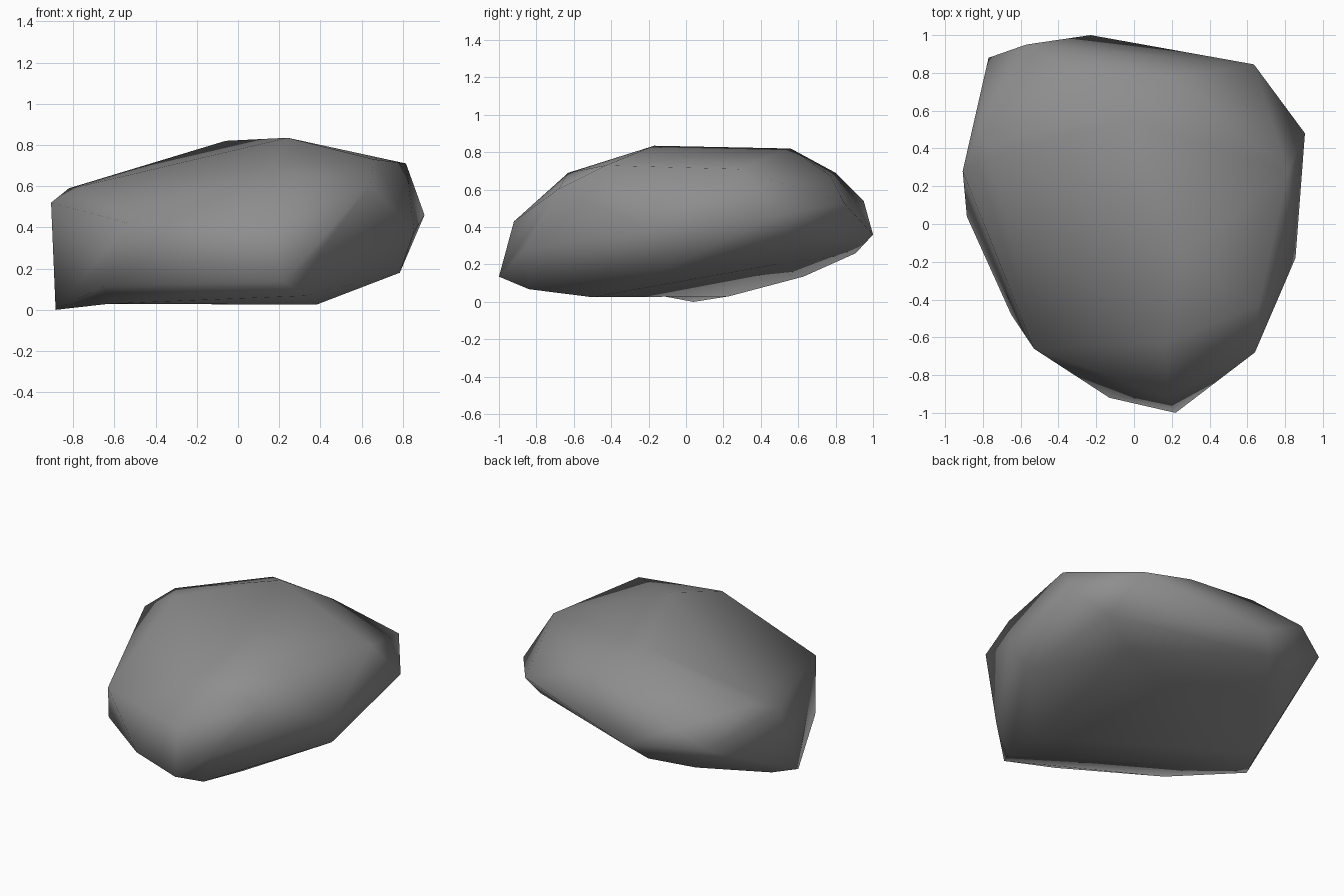
import bpy, bmesh

# Corner points of the boulder, grouped by region
top = [(0.24, -0.17, 0.835), (-0.06, 0.56, 0.82), (0.815, 0.28, 0.71),
       (0.66, -0.43, 0.73), (0.166, -0.63, 0.69), (-0.82, 0.485, 0.59),
       (-0.293, 0.80, 0.69), (0.184, 0.774, 0.674), (-0.74, 0.36, 0.605)]
sides = [(-0.907, 0.28, 0.52), (-0.77, 0.88, 0.42), (-0.57, 0.95, 0.54),
         (-0.23, 1.0, 0.36), (0.635, 0.845, 0.53), (0.905, 0.48, 0.46),
         (0.855, -0.18, 0.38), (0.64, -0.68, 0.605), (0.40, -0.862, 0.28),
         (0.18, -0.92, 0.43), (-0.53, -0.66, 0.42), (0.70, 0.59, 0.31)]
base = [(0.22, -1.0, 0.135), (-0.13, -0.92, 0.18), (-0.65, -0.48, 0.115),
        (-0.885, 0.04, 0.0), (-0.815, 0.23, 0.03), (-0.515, 0.627, 0.135),
        (-0.347, 0.907, 0.26), (0.785, -0.10, 0.18), (0.38, -0.50, 0.025),
        (0.325, -0.84, 0.068), (0.45, 0.48, 0.20)]
# Shallow hollow under the left side: wrapped first, then pushed up
hollow = (-0.62, -0.12, -0.006)

# Wrap the points in a convex hull
bm = bmesh.new()
for p in top + sides + base:
    bm.verts.new(p)
dent = bm.verts.new(hollow)
bmesh.ops.convex_hull(bm, input=bm.verts[:])
dent.co.z = 0.03
loose = [v for v in bm.verts if not v.link_faces]
bmesh.ops.delete(bm, geom=loose, context='VERTS')
bmesh.ops.recalc_face_normals(bm, faces=bm.faces[:])
for f in bm.faces:
    f.smooth = True

mesh = bpy.data.meshes.new("boulder")
bm.to_mesh(mesh)
bm.free()
boulder = bpy.data.objects.new("boulder", mesh)
bpy.context.collection.objects.link(boulder)

# Plain grey stone
stone = bpy.data.materials.new("grey stone")
stone.diffuse_color = (0.27, 0.27, 0.27, 1)
mesh.materials.append(stone)
